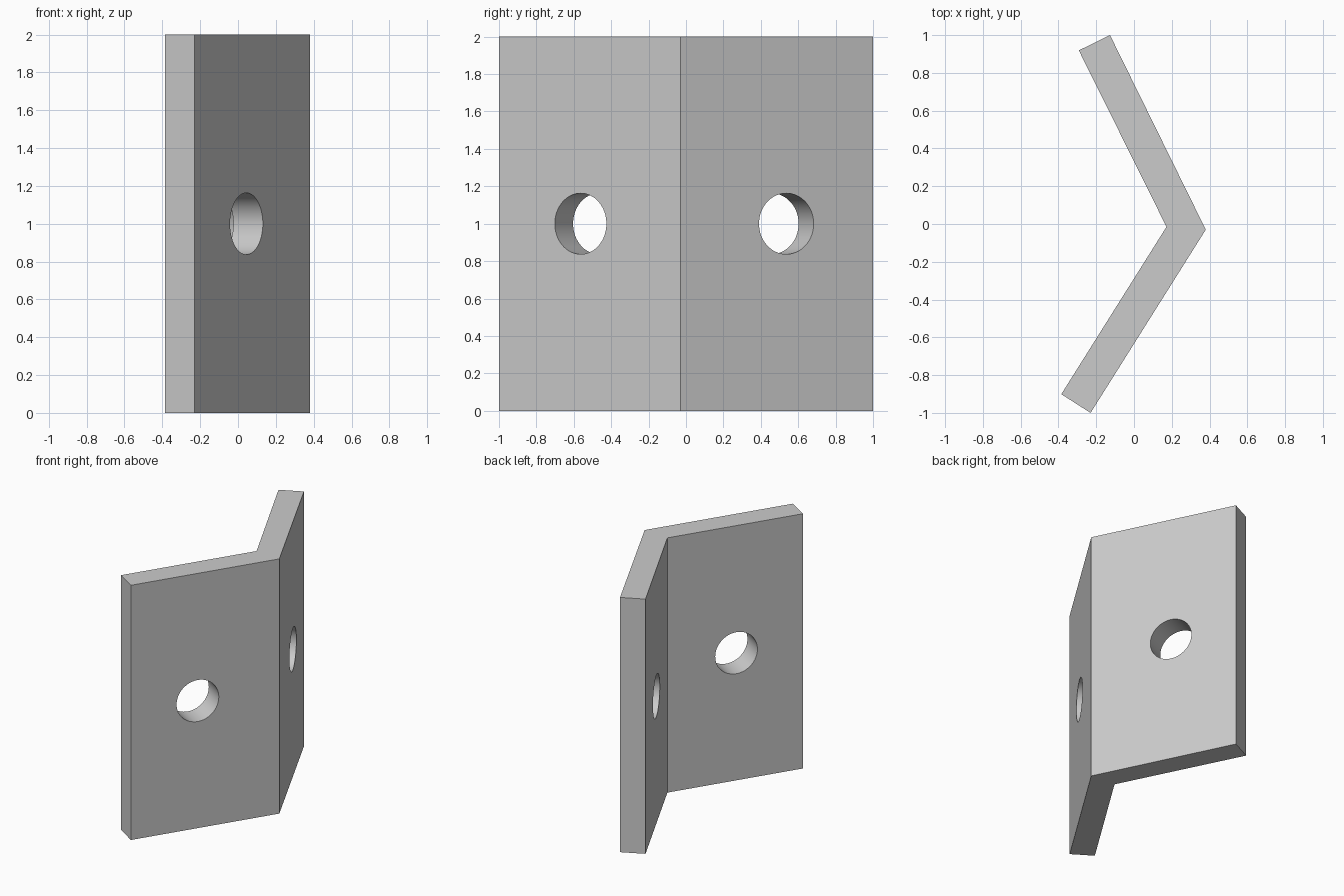
import bpy, bmesh, math
from mathutils import Vector

cube = bpy.data.objects.get("Cube")
if cube:
    bpy.data.objects.remove(cube, do_unlink=True)

grey = bpy.data.materials.new("plain grey")
grey.use_nodes = True
grey.diffuse_color = (0.6, 0.6, 0.6, 1)
grey.node_tree.nodes["Principled BSDF"].inputs["Base Color"].default_value = (0.6, 0.6, 0.6, 1)

HEIGHT = 2.0
HOLE_RADIUS = 0.163
OUTER = [Vector((-0.23, -1)), Vector((0.38, -0.03)), Vector((-0.127, 1))]
INNER = [Vector((-0.292, 0.919)), Vector((0.172, -0.015)), Vector((-0.385, -0.901))]

# Bent plate: chevron profile extruded upward
bm = bmesh.new()
base = bm.faces.new([bm.verts.new((p.x, p.y, 0)) for p in OUTER + INNER])
top = bmesh.ops.extrude_face_region(bm, geom=[base])["geom"]
bmesh.ops.translate(bm, verts=[v for v in top if isinstance(v, bmesh.types.BMVert)],
                    vec=(0, 0, HEIGHT))
bmesh.ops.recalc_face_normals(bm, faces=bm.faces)
mesh = bpy.data.meshes.new("bent_plate")
bm.to_mesh(mesh)
bm.free()
plate = bpy.data.objects.new("bent_plate", mesh)
bpy.context.collection.objects.link(plate)
mesh.materials.append(grey)


def drill(name, start, end, along):
    """Cut a round hole square to the wall running from start to end."""
    wall = end - start
    centre = start + wall * along
    normal = Vector((wall.y, -wall.x, 0))
    bpy.ops.mesh.primitive_cylinder_add(vertices=64, radius=HOLE_RADIUS, depth=0.6,
                                        location=(centre.x, centre.y, HEIGHT / 2))
    cutter = bpy.context.object
    cutter.name = name
    cutter.rotation_euler = normal.to_track_quat("Z", "Y").to_euler()
    cutter.data.materials.append(grey)
    cutter.hide_render = True
    bpy.context.view_layer.update()
    bpy.context.view_layer.objects.active = plate
    mod = plate.modifiers.new(name, "BOOLEAN")
    mod.operation = "DIFFERENCE"
    mod.solver = "EXACT"
    mod.object = cutter
    bpy.ops.object.modifier_apply(modifier=mod.name)
    bpy.data.objects.remove(cutter, do_unlink=True)


# One round hole through each wing
drill("front_wing_hole", OUTER[0], OUTER[1], 0.45)
drill("back_wing_hole", OUTER[1], OUTER[2], 0.55)

# Smooth hole walls, sharp plate edges
bpy.ops.object.select_all(action="DESELECT")
plate.select_set(True)
bpy.context.view_layer.objects.active = plate
bpy.ops.object.shade_smooth_by_angle(angle=math.radians(30))
